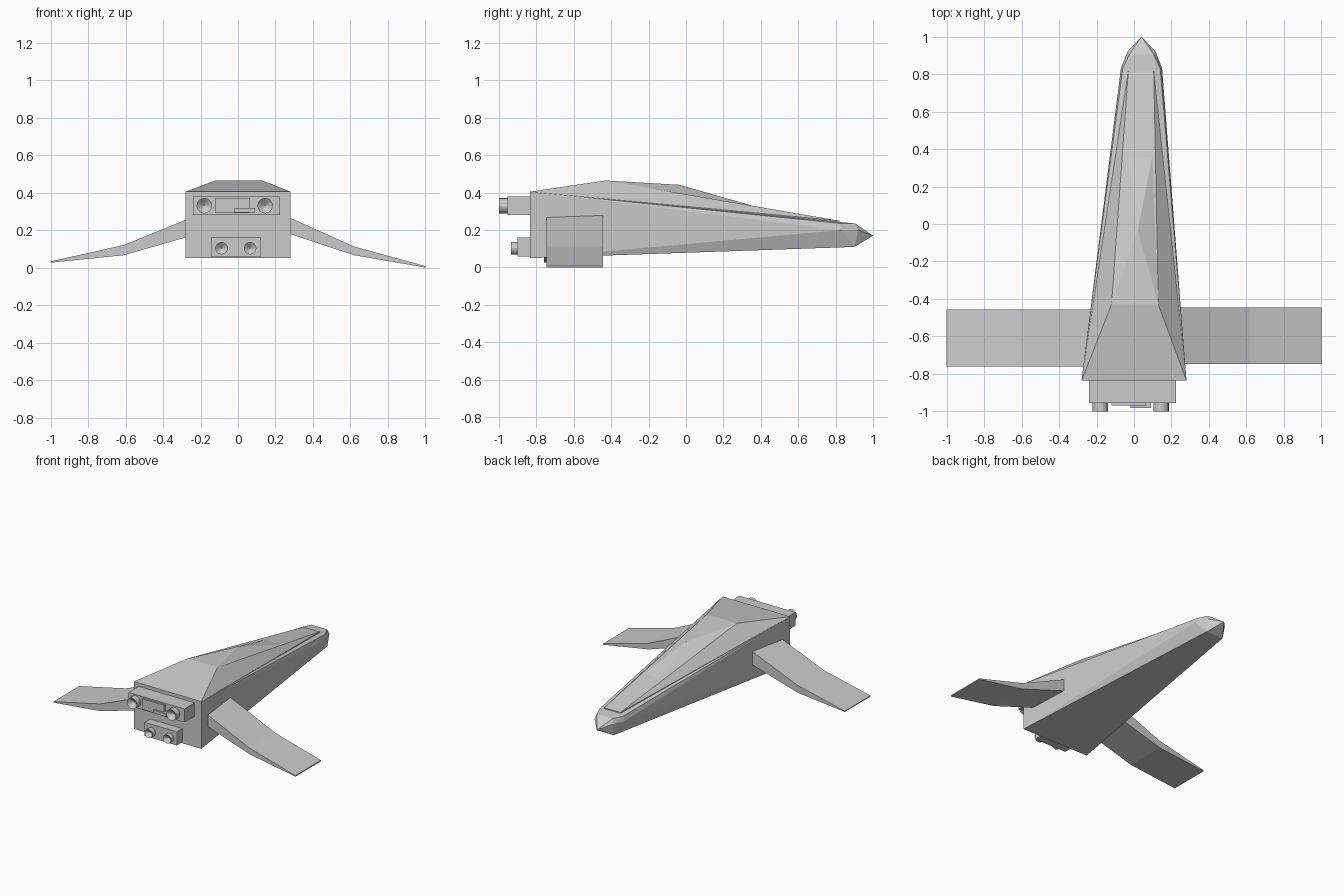
import bpy, bmesh
from math import cos, sin, tau

if "Cube" in bpy.data.objects:
    bpy.data.objects.remove(bpy.data.objects["Cube"])


def finish(name, bm):
    bmesh.ops.recalc_face_normals(bm, faces=bm.faces[:])
    mesh = bpy.data.meshes.new(name)
    bm.to_mesh(mesh)
    bm.free()
    ob = bpy.data.objects.new(name, mesh)
    bpy.context.collection.objects.link(ob)
    return ob


def hull(name, points):
    bm = bmesh.new()
    for p in points:
        bm.verts.new(p)
    res = bmesh.ops.convex_hull(bm, input=bm.verts[:])
    loose = [v for v in bm.verts if not v.link_faces]
    bmesh.ops.delete(bm, geom=loose, context='VERTS')
    return finish(name, bm)


def box(name, x, y, z):
    return hull(name, [(a, b, c) for a in x for b in y for c in z])


def pair(x0, x1, y, z):
    return [(x0, y, z), (x1, y, z)]


# Main fuselage: square stern tapering to a faceted nose
hull("fuselage",
     pair(-0.28, 0.28, -0.835, 0.05) + pair(-0.28, 0.28, -0.835, 0.405)
     + pair(-0.07, 0.15, 0.83, 0.20) + pair(-0.06, 0.14, 0.83, 0.235)
     + pair(-0.035, 0.115, 0.92, 0.20) + pair(-0.025, 0.105, 0.905, 0.235)
     + pair(-0.03, 0.11, 0.90, 0.11) + [(0.04, 1.0, 0.17)])

# Raised spine on top, inset a little from the shoulders
hull("upper_spine",
     pair(-0.28, 0.28, -0.835, 0.405) + pair(-0.12, 0.13, -0.43, 0.465)
     + pair(-0.03, 0.105, 0.82, 0.25) + pair(-0.03, 0.105, 0.82, 0.22)
     + pair(-0.25, 0.25, -0.80, 0.38))

# Canopy bulge
hull("canopy",
     pair(-0.12, 0.13, -0.43, 0.465) + pair(-0.03, 0.10, 0.37, 0.326)
     + [(0.02, -0.035, 0.442)]
     + pair(-0.10, 0.11, -0.40, 0.36) + pair(-0.03, 0.10, 0.35, 0.28))


# Drooping wings: front outline (x, bottom, top) extruded along y
def wing(name, stations, y0, y1):
    outline = [(x, t) for x, b, t in stations] + [(x, b) for x, b, t in reversed(stations)]
    bm = bmesh.new()
    face = bm.faces.new([bm.verts.new((x, y0, z)) for x, z in outline])
    res = bmesh.ops.extrude_face_region(bm, geom=[face])
    moved = [v for v in res["geom"] if isinstance(v, bmesh.types.BMVert)]
    bmesh.ops.translate(bm, verts=moved, vec=(0, y1 - y0, 0))
    if not face.is_valid or len(bm.faces) < len(outline) + 2:
        bm.faces.new([v for v in bm.verts if v not in moved])
    return finish(name, bm)


wing("left_wing", [(-0.23, 0.175, 0.275), (-0.61, 0.066, 0.12), (-1.0, 0.026, 0.033)], -0.76, -0.455)
wing("right_wing", [(0.23, 0.195, 0.287), (0.62, 0.066, 0.112), (1.0, 0.0, 0.008)], -0.747, -0.445)

# Engine housings and stern plates
box("upper_engine_housing", (-0.24, 0.225), (-0.955, -0.80), (0.28, 0.38))
box("lower_engine_housing", (-0.145, 0.122), (-0.90, -0.80), (0.058, 0.16))
box("stern_plate", (-0.12, 0.065), (-0.968, -0.94), (0.29, 0.37))
box("stern_bar", (-0.02, 0.09), (-0.982, -0.94), (0.295, 0.318))


# Nozzles: short tubes with a conical recess
def nozzle(name, x, z, r, y_back, y_base):
    n = 16
    bm = bmesh.new()
    base, rim = [[bm.verts.new((x + r * cos(tau * i / n), y, z + r * sin(tau * i / n)))
                  for i in range(n)] for y in (y_base, y_back)]
    centre = bm.verts.new((x, y_back + r * 0.8, z))
    bm.faces.new(base)
    for i in range(n):
        j = (i + 1) % n
        bm.faces.new((base[i], base[j], rim[j], rim[i]))
        bm.faces.new((rim[i], rim[j], centre))
    return finish(name, bm)


for i, x in enumerate((-0.18, 0.145)):
    nozzle(f"upper_nozzle_{i + 1}", x, 0.33, 0.041, -1.0, -0.94)
for i, x in enumerate((-0.088, 0.065)):
    nozzle(f"lower_nozzle_{i + 1}", x, 0.103, 0.033, -0.935, -0.88)
